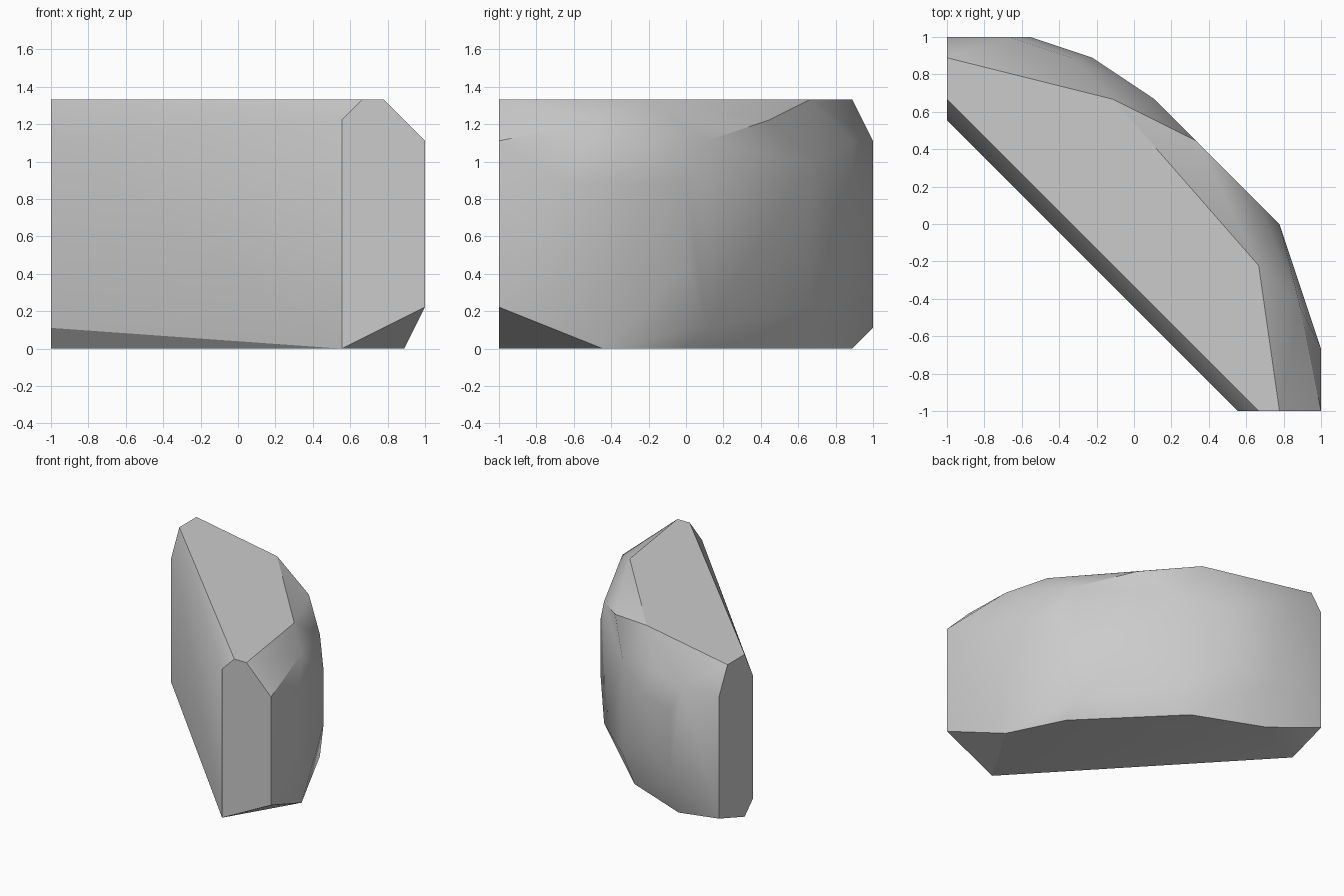
import bpy
import bmesh
import math

# Remove the default object
default_cube = bpy.data.objects.get("Cube")
if default_cube:
    bpy.data.objects.remove(default_cube, do_unlink=True)

# All corners sit on a grid of ninths of a unit
STEP = 1 / 9

# Flat end sections: front end is (x, z), side end is (y, z)
front_end = [(5, 0), (5, 11), (6, 12), (7, 12), (9, 10), (9, 2)]
side_end = [(5, 1), (5, 10), (6, 12), (8, 12), (9, 10), (9, 1), (6, 0)]

# Outer corners of the flat top and the flat base, as (x, y)
top_corners = [(6, -2), (-1, 6)]
base_corners = [(8, -4), (6, 0), (0, 6), (-5, 8)]

# Bevelled shoulders between the curved wall and the flats
shoulders = [(8, -4, 11), (6, 1, 10), (3, 4, 11), (-3, 8, 10), (-6, 9, 10), (6, 1, 1)]

# Upright ridges of the curved outer wall: x, y, low z, high z
ridges = [(9, -6, 4, 8), (7, 0, 4, 8), (1, 6, 2, 9), (-2, 8, 4, 8), (-5, 9, 3, 8)]

corners = [(x, -9, z) for x, z in front_end]
corners += [(-9, y, z) for y, z in side_end]
corners += [(x, y, 12) for x, y in top_corners]
corners += [(x, y, 0) for x, y in base_corners]
corners += shoulders
for x, y, low, high in ridges:
    corners += [(x, y, low), (x, y, high)]


def make_stone_material():
    grey = (0.6, 0.6, 0.6, 1.0)
    material = bpy.data.materials.new("plain_grey")
    material.use_nodes = True
    material.diffuse_color = grey
    for node in material.node_tree.nodes:
        if node.type == "BSDF_PRINCIPLED":
            node.inputs["Base Color"].default_value = grey
    return material


def make_hull(name, points, material):
    """Wrap the corners in a faceted skin and merge its flat faces."""
    bm = bmesh.new()
    for point in points:
        bm.verts.new([value * STEP for value in point])
    result = bmesh.ops.convex_hull(bm, input=bm.verts)
    loose = [v for v in bm.verts if not v.link_faces]
    bmesh.ops.delete(bm, geom=loose, context="VERTS")
    bmesh.ops.dissolve_limit(bm, angle_limit=math.radians(0.5),
                             verts=bm.verts, edges=bm.edges)
    bmesh.ops.recalc_face_normals(bm, faces=bm.faces)
    mesh = bpy.data.meshes.new(name)
    bm.to_mesh(mesh)
    bm.free()
    mesh.materials.append(material)
    obj = bpy.data.objects.new(name, mesh)
    bpy.context.collection.objects.link(obj)
    return obj


# Curved corner block
block = make_hull("curved_corner_block", corners, make_stone_material())

# Soft wall, crisp rims
bpy.ops.object.select_all(action="DESELECT")
block.select_set(True)
bpy.context.view_layer.objects.active = block
bpy.ops.object.shade_smooth_by_angle(angle=math.radians(30))
